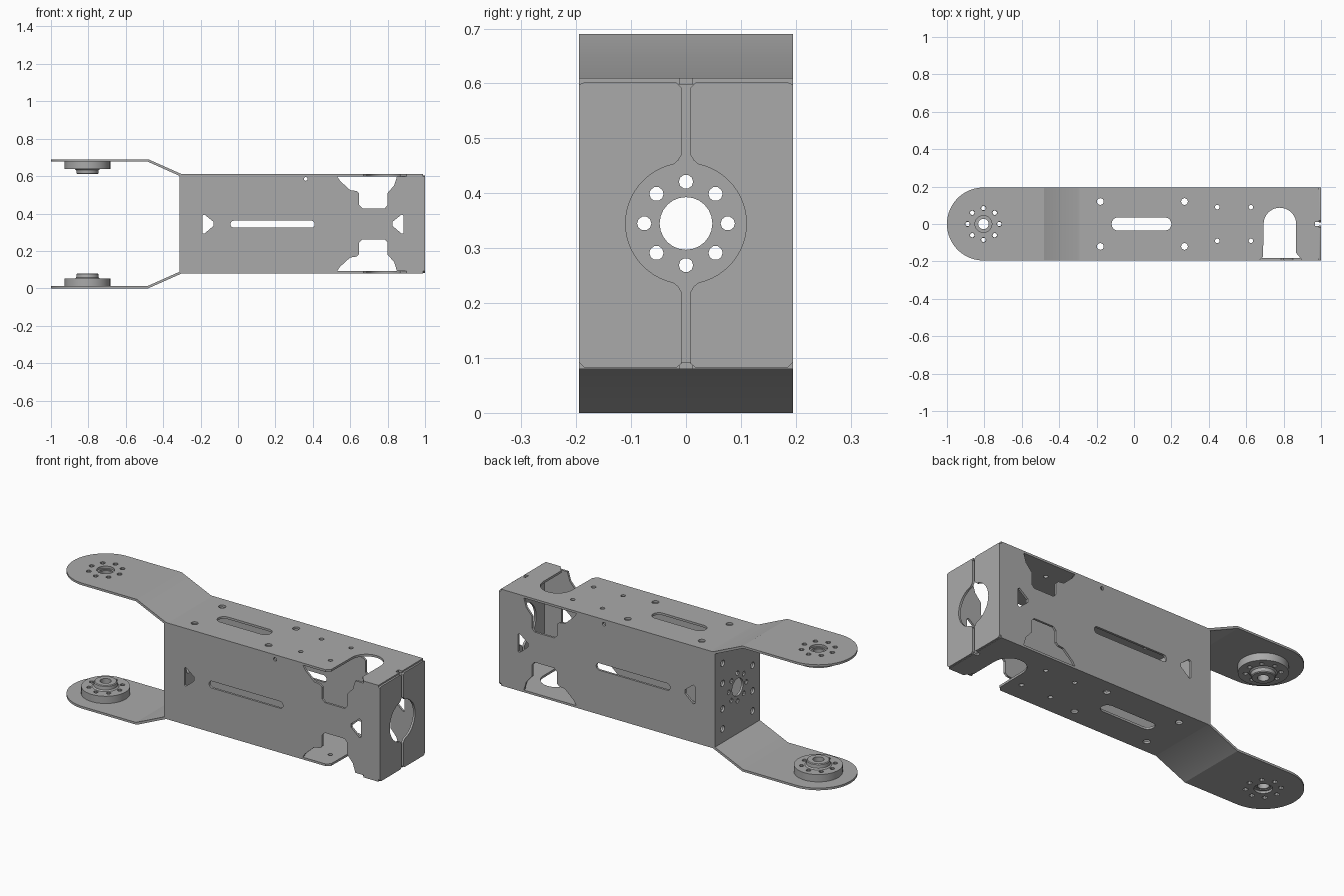
import bpy, bmesh, math
from mathutils import Matrix

if "Cube" in bpy.data.objects:
    bpy.data.objects.remove(bpy.data.objects["Cube"])

MID = 0.345      # mid height, everything mirrors about it
T = 0.012        # sheet thickness
W = 0.195        # half width
HUB = -0.805     # fork pivot x

mat = bpy.data.materials.new("sheet metal grey")
mat.diffuse_color = (0.40, 0.40, 0.40, 1)
mat.use_nodes = True
mat.node_tree.nodes["Principled BSDF"].inputs["Base Color"].default_value = mat.diffuse_color

PLANES = {
    "xy": lambda p: Matrix.Translation((0, 0, p)),
    "xz": lambda p: Matrix.Translation((0, p, 0)) @ Matrix.Rotation(math.pi / 2, 4, "X"),
    "yz": lambda p: Matrix(((0, 0, 1, p), (1, 0, 0, 0), (0, 1, 0, 0), (0, 0, 0, 1))),
}


def add_object(name, mesh):
    ob = bpy.data.objects.new(name, mesh)
    bpy.context.collection.objects.link(ob)
    mesh.materials.clear()
    mesh.materials.append(mat)
    bpy.ops.object.select_all(action="DESELECT")
    ob.select_set(True)
    bpy.context.view_layer.objects.active = ob
    bpy.ops.object.shade_smooth_by_angle(angle=math.radians(30))
    return ob


def panel(name, loops, plane, pos, t=T):
    """Flat sheet: first loop is the outline, the rest are holes."""
    cu = bpy.data.curves.new(name, "CURVE")
    cu.dimensions, cu.fill_mode, cu.extrude = "2D", "BOTH", t / 2
    for pts in loops:
        sp = cu.splines.new("POLY")
        sp.points.add(len(pts) - 1)
        for p, (u, v) in zip(sp.points, pts):
            p.co = (u, v, 0, 1)
        sp.use_cyclic_u = True
    tmp = bpy.data.objects.new(name + "_curve", cu)
    bpy.context.collection.objects.link(tmp)
    bpy.context.view_layer.update()
    mesh = bpy.data.meshes.new_from_object(tmp.evaluated_get(bpy.context.evaluated_depsgraph_get()))
    bpy.data.objects.remove(tmp)
    mesh.transform(PLANES[plane](pos))
    bm = bmesh.new()
    bm.from_mesh(mesh)
    bmesh.ops.remove_doubles(bm, verts=bm.verts, dist=1e-5)
    bmesh.ops.recalc_face_normals(bm, faces=bm.faces)
    bm.to_mesh(mesh)
    bm.free()
    return add_object(name, mesh)


def arc(cx, cy, r, a0, a1, n):
    return [(cx + r * math.cos(math.radians(a0 + (a1 - a0) * i / n)),
             cy + r * math.sin(math.radians(a0 + (a1 - a0) * i / n))) for i in range(n + 1)]


def circle(cx, cy, r, n=16):
    return arc(cx, cy, r, 0, 360, n)[:-1]


def slot(x0, x1, cy, r):
    return arc(x1 - r, cy, r, -90, 90, 10) + arc(x0 + r, cy, r, 90, 270, 10)


def ring_of_holes(cx, cy, dist, r, n):
    return [circle(cx + dist * math.cos(math.tau * i / n), cy + dist * math.sin(math.tau * i / n), r, 10)
            for i in range(n)]


def lathe(name, profile, x, flip):
    bm = bmesh.new()
    vs = [bm.verts.new((r, 0, z)) for r, z in profile]
    es = [bm.edges.new((vs[i], vs[(i + 1) % len(vs)])) for i in range(len(vs))]
    bmesh.ops.spin(bm, geom=vs + es, cent=(0, 0, 0), axis=(0, 0, 1), angle=math.tau, steps=40)
    bmesh.ops.remove_doubles(bm, verts=bm.verts, dist=1e-5)
    for v in bm.verts:
        v.co.x += x
        if flip:
            v.co.z = 2 * MID - v.co.z
    bmesh.ops.recalc_face_normals(bm, faces=bm.faces)
    mesh = bpy.data.meshes.new(name)
    bm.to_mesh(mesh)
    bm.free()
    return add_object(name, mesh)


# top and bottom halves: body plate, sloped bend, rounded fork arm and hub
plate = ([(-0.30, -W), (0.67, -W), (0.69, -0.175)] + arc(0.78, 0.0, 0.087, 180, 0, 18)
         + [(0.867, -0.155), (0.90, -W), (0.99, -W), (0.99, -0.012), (0.967, -0.012),
            (0.967, 0.012), (0.99, 0.012), (0.99, W), (-0.30, W)])
plate_holes = [slot(-0.12, 0.20, 0, 0.035)]
for s in (-1, 1):
    plate_holes += [circle(x, s * 0.12, 0.018) for x in (-0.18, 0.27)]
    plate_holes += [circle(x, s * 0.09, 0.012) for x in (0.445, 0.625)]
arm = arc(HUB, 0, W, 90, 270, 40) + [(-0.48, -W), (-0.48, W)]
arm_holes = [circle(HUB, 0, 0.045, 24)] + ring_of_holes(HUB, 0, 0.085, 0.013, 8)
bend = [(-0.48, 0), (-0.30, 0.085 - 0.005), (-0.285, 0.08), (-0.285, 0.092), (-0.305, 0.092), (-0.484, T)]

for label, top in (("bottom", False), ("top", True)):
    z = lambda h: 2 * MID - h if top else h
    panel(label + "_body_plate", [plate] + plate_holes, "xy", z(0.086))
    panel(label + "_fork_arm", [arm] + arm_holes, "xy", z(T / 2))
    panel(label + "_fork_bend", [[(x, z(h)) for x, h in bend]], "xz", 0, 2 * W)
    flange_holes = [circle(HUB, 0, 0.035, 24)] + ring_of_holes(HUB, 0, 0.085, 0.012, 8)
    panel(label + "_hub_flange", [circle(HUB, 0, 0.122, 40)] + flange_holes, "xy", z(0.032), 0.04)
    lathe(label + "_hub_boss", [(0.028, 0.016), (0.028, 0.08), (0.054, 0.08), (0.058, 0.076),
                                (0.06, 0.058), (0.07, 0.05), (0.07, 0.03), (0.04, 0.016)], HUB, top)

# front and back walls with edge notches, slot and triangular windows
notch = [(0.53, 0.598), (0.545, 0.575), (0.60, 0.525), (0.635, 0.52), (0.648, 0.508), (0.648, 0.445),
         (0.665, 0.428), (0.785, 0.428), (0.80, 0.445), (0.80, 0.51), (0.835, 0.55), (0.85, 0.598)]
lower = [(x, 2 * MID - h) for x, h in notch]
wall = ([(-0.308, 0.598)] + notch + [(0.992, 0.598), (0.992, 0.092)]
        + lower[::-1] + [(-0.308, 0.092)])
windows = [slot(-0.04, 0.41, 0.343, 0.019),
           [(-0.19, 0.295), (-0.18, 0.292), (-0.13, 0.335), (-0.13, 0.355), (-0.18, 0.395), (-0.19, 0.39)],
           [(0.885, 0.295), (0.875, 0.292), (0.825, 0.335), (0.825, 0.355), (0.875, 0.395), (0.885, 0.39)],
           circle(0.362, 0.585, 0.010)]
for label, s in (("front", -1), ("back", 1)):
    panel(label + "_wall", [wall] + windows, "xz", s * (W - T / 2))

# inner end wall with the servo-horn hole pattern
end = [(-W, 0.09), (W, 0.09), (W, 0.60), (-W, 0.60)]
end_holes = [circle(0, MID, 0.048, 24)] + ring_of_holes(0, MID, 0.076, 0.013, 8)
for s in (-1, 1):
    end_holes += [circle(s * 0.13, MID + d, 0.017) for d in (-0.18, -0.07, 0.07, 0.18)]
panel("inner_end_wall", [end] + end_holes, "yz", -0.308)

# outer end flanges: two halves around a large round opening
half = ([(0.008, 0.09), (0.018, 0.082), (0.185, 0.082), (W, 0.092), (W, 0.598), (0.185, 0.602),
         (0.018, 0.602), (0.008, 0.592), (0.008, 0.47), (0.014, 0.46)]
        + arc(0, MID, 0.11, 78, -78, 24) + [(0.014, 0.23), (0.008, 0.22)])
for label, s in (("front", -1), ("back", 1)):
    panel(label + "_end_flange", [[(s * y, h) for y, h in half]], "yz", 1 - T / 2)
